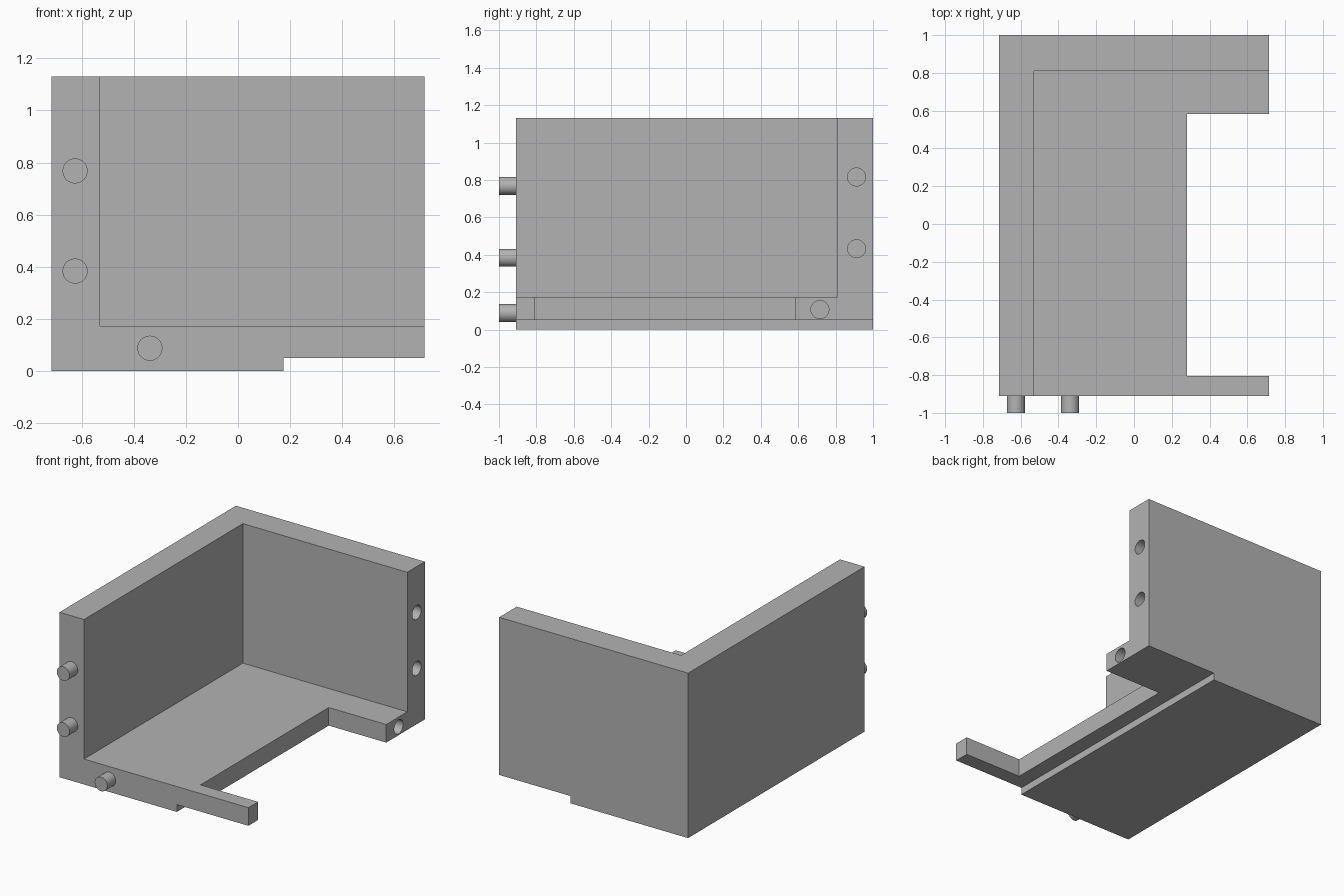
import bpy
import math

if "Cube" in bpy.data.objects:
    bpy.data.objects.remove(bpy.data.objects["Cube"], do_unlink=True)

grey = bpy.data.materials.new("plain grey")
grey.use_nodes = True
colour = (0.45, 0.45, 0.45, 1)
grey.diffuse_color = colour
grey.node_tree.nodes["Principled BSDF"].inputs["Base Color"].default_value = colour


def box(name, low, high):
    centre = [(a + b) / 2 for a, b in zip(low, high)]
    bpy.ops.mesh.primitive_cube_add(size=1, location=centre)
    ob = bpy.context.object
    ob.name = name
    ob.scale = [b - a for a, b in zip(low, high)]
    bpy.ops.object.transform_apply(location=True, rotation=True, scale=True)
    ob.data.materials.append(grey)
    return ob


def rod(name, centre, length, axis):
    turn = (math.pi / 2, 0, 0) if axis == "y" else (0, math.pi / 2, 0)
    bpy.ops.mesh.primitive_cylinder_add(vertices=48, radius=RADIUS, depth=length,
                                        location=centre, rotation=turn)
    ob = bpy.context.object
    ob.name = name
    ob.data.materials.append(grey)
    return ob


def smooth(ob):
    bpy.ops.object.select_all(action="DESELECT")
    ob.select_set(True)
    bpy.context.view_layer.objects.active = ob
    bpy.ops.object.shade_smooth_by_angle(angle=math.radians(30))


SIDE, FRONT, BACK, TOP = 0.716, -0.91, 1.0, 1.13
RADIUS, HOLE_DEPTH, OVER = 0.048, 0.1, 0.2

# Corner body, carved from one block
body = box("corner_body", (-SIDE, FRONT, 0), (SIDE, BACK, TOP))
cutters = [
    # open interior between the two walls and the floor
    box("interior_cutter", (-0.53, FRONT - OVER, 0.174), (SIDE + OVER, 0.81, TOP + OVER)),
    # opening in the floor edge
    box("floor_notch_cutter", (0.28, -0.806, -OVER), (SIDE + OVER, 0.582, 0.5)),
    # raised step under the right side
    box("underside_cutter", (0.174, FRONT - OVER, -OVER), (SIDE + OVER, BACK + OVER, 0.05)),
]

# Sockets in the ends facing +x
for y, z in ((0.912, 0.816), (0.912, 0.432), (0.716, 0.107)):
    length = HOLE_DEPTH + OVER
    cutters.append(rod("socket_cutter", (SIDE - HOLE_DEPTH + length / 2, y, z), length, "x"))

for cutter in cutters:
    cutter.hide_render = True
    cut = body.modifiers.new("cut", "BOOLEAN")
    cut.operation = "DIFFERENCE"
    cut.solver = "EXACT"
    cut.object = cutter
    bpy.context.view_layer.objects.active = body
    bpy.ops.object.modifier_apply(modifier=cut.name)
    bpy.data.objects.remove(cutter, do_unlink=True)
smooth(body)

# Pegs on the front ends
for name, x, z in (("upper_peg", -0.625, 0.768), ("middle_peg", -0.625, 0.384),
                   ("floor_peg", -0.338, 0.088)):
    smooth(rod(name, (x, (FRONT - 1) / 2, z), FRONT + 1, "y"))
